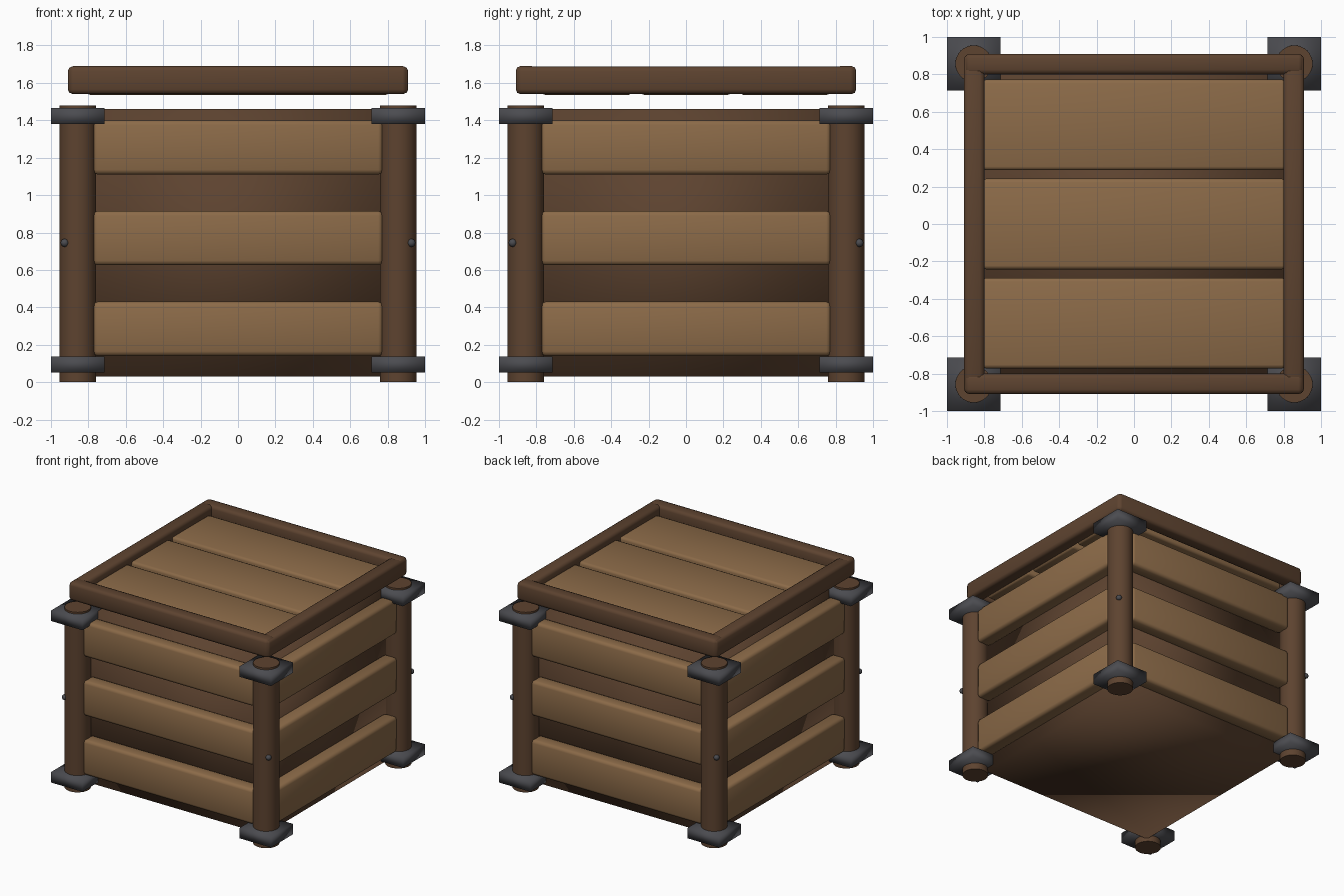
import bpy
import math

old = bpy.data.objects.get("Cube")
if old:
    bpy.data.objects.remove(old, do_unlink=True)


def material(name, rgb):
    m = bpy.data.materials.new(name)
    m.use_nodes = True
    m.diffuse_color = (*rgb, 1)
    bsdf = next(n for n in m.node_tree.nodes if n.type == "BSDF_PRINCIPLED")
    bsdf.inputs["Base Color"].default_value = (*rgb, 1)
    bsdf.inputs["Roughness"].default_value = 0.8
    return m


TAN = material("light plank wood", (0.26, 0.145, 0.065))
BROWN = material("dark wood", (0.11, 0.056, 0.029))
IRON = material("dark iron", (0.07, 0.071, 0.08))


def box(name, center, size, mat, bevel=0.0, segments=2, smooth=True):
    """Box with optional rounded edges."""
    bpy.ops.mesh.primitive_cube_add(size=1, location=center)
    o = bpy.context.object
    o.name = name
    o.scale = size
    bpy.ops.object.transform_apply(location=False, rotation=False, scale=True)
    o.data.materials.append(mat)
    if smooth:
        bpy.ops.object.shade_smooth()
    if bevel:
        b = o.modifiers.new("rounded edges", "BEVEL")
        b.width = bevel
        b.segments = segments
    return o


# Inner body, softly shaded across its corners
box("inner_body", (0, 0, 0.745), (1.6, 1.6, 1.43), BROWN)

# Three planks on each of the four sides
for side, turn in (("front", 0), ("left", 90), ("back", 180), ("right", 270)):
    for row in range(3):
        a = math.radians(turn)
        z = 0.285 + row * 0.485
        plank = box(f"{side}_plank_{row + 1}",
                    (0.85 * math.sin(a), -0.85 * math.cos(a), z),
                    (1.55, 0.12, 0.29), TAN, 0.025)
        plank.rotation_euler.z = a

# Corner posts with iron plates and a rivet
POST = 0.857
RADIUS = 0.098
for sx, xname in ((-1, "right"), (1, "left")):
    for sy, yname in ((-1, "front"), (1, "back")):
        corner = f"{yname}_{xname}"
        bpy.ops.mesh.primitive_cylinder_add(
            vertices=32, radius=RADIUS, depth=1.48,
            location=(sx * POST, sy * POST, 0.74))
        post = bpy.context.object
        post.name = f"{corner}_post"
        post.data.materials.append(BROWN)
        bpy.ops.object.shade_smooth_by_angle()

        for level, z in (("lower", 0.095), ("upper", 1.422)):
            box(f"{corner}_{level}_plate", (sx * POST, sy * POST, z),
                (0.285, 0.285, 0.086), IRON)

        d = POST + RADIUS * math.sqrt(0.5)
        bpy.ops.mesh.primitive_uv_sphere_add(
            segments=16, ring_count=8, radius=0.022,
            location=(sx * d, sy * d, 0.745))
        rivet = bpy.context.object
        rivet.name = f"{corner}_rivet"
        rivet.data.materials.append(IRON)
        bpy.ops.object.shade_smooth()

# Lid planks
for i in range(3):
    box(f"lid_plank_{i + 1}", (0, (i - 1) * 0.53, 1.583),
        (1.62, 0.485, 0.095), TAN, 0.02)

# Lid frame
for s, xname, yname in ((-1, "right", "front"), (1, "left", "back")):
    box(f"lid_frame_{yname}", (0, s * 0.855, 1.615),
        (1.81, 0.11, 0.15), BROWN, 0.025)
    box(f"lid_frame_{xname}", (s * 0.855, 0, 1.614),
        (0.11, 1.81, 0.146), BROWN, 0.025)
